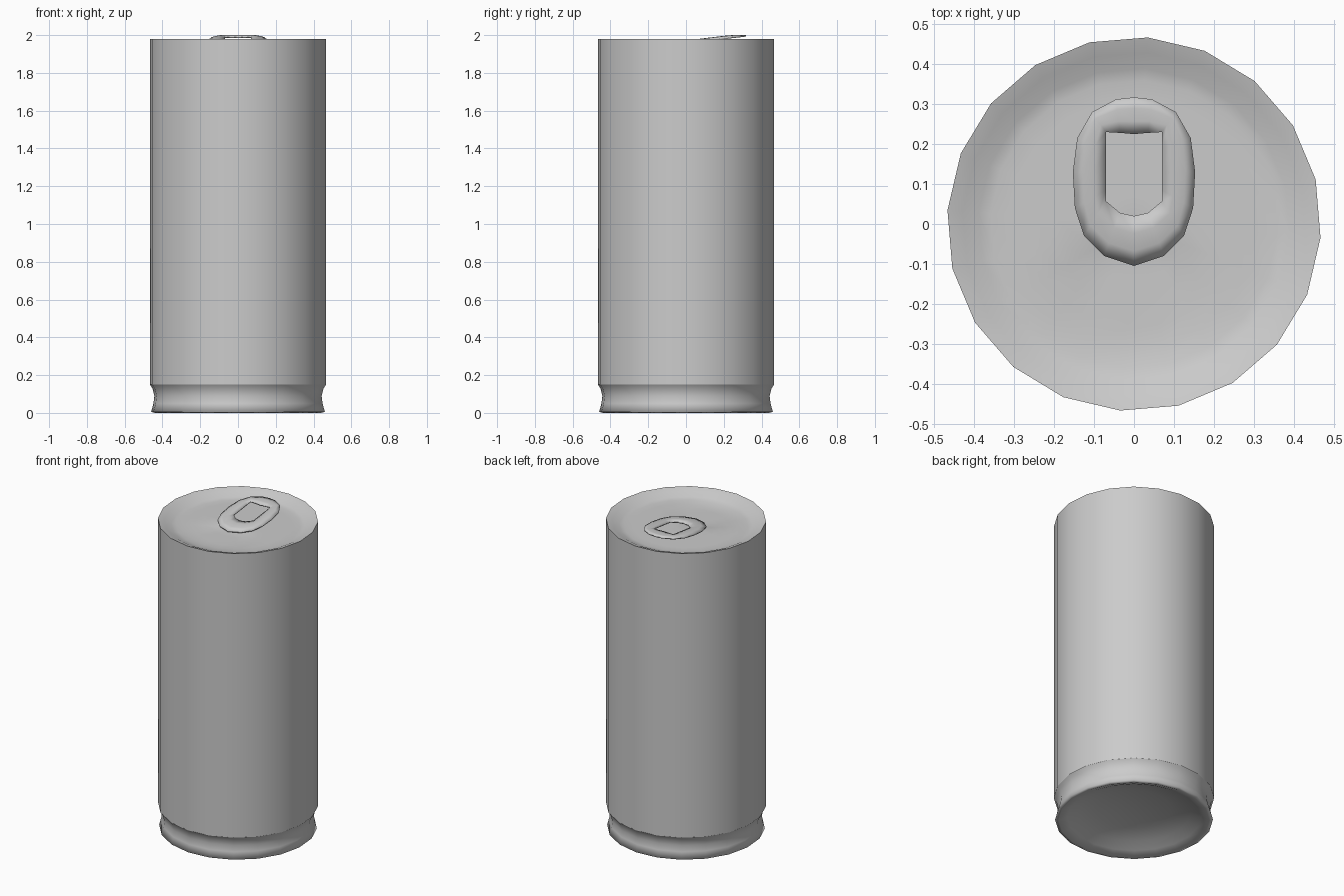
import bpy, bmesh, math

if "Cube" in bpy.data.objects:
    bpy.data.objects.remove(bpy.data.objects["Cube"])

SIDES = 20
PHASE = math.radians(-4.2)


def finish(name, bm, smooth_angle=math.pi):
    me = bpy.data.meshes.new(name)
    bm.to_mesh(me)
    bm.free()
    ob = bpy.data.objects.new(name, me)
    bpy.context.collection.objects.link(ob)
    bpy.ops.object.select_all(action='DESELECT')
    ob.select_set(True)
    bpy.context.view_layer.objects.active = ob
    bpy.ops.object.shade_smooth_by_angle(angle=smooth_angle)
    return ob


def skin(bm, rings):
    n = len(rings[0])
    for a, b in zip(rings, rings[1:]):
        for i in range(n):
            j = (i + 1) % n
            if len(b) == 1:
                bm.faces.new((a[i], a[j], b[0]))
            else:
                bm.faces.new((a[i], a[j], b[j], b[i]))


def lathe(name, profile, shape=None):
    # profile of (radius, z), running upwards outside and inwards on the top
    bm = bmesh.new()
    rings = []
    for r, z in profile:
        ring = []
        for i in range(SIDES if r > 0 else 1):
            a = PHASE + math.tau * i / SIDES
            x, y = r * math.cos(a), r * math.sin(a)
            ring.append(bm.verts.new((x, y, z + (shape(x, y) if shape else 0))))
        rings.append(ring)
    skin(bm, rings)
    return finish(name, bm)


# straight can wall
lathe("can_body", [(0.468, 0.15), (0.468, 1.98)])

# grooved foot with a hollow underside
base = lathe("can_base", [(0.468, 0.15), (0.454, 0.13), (0.444, 0.09), (0.449, 0.05),
                          (0.461, 0.005), (0.44, 0.0), (0.39, 0.02), (0.33, 0.05),
                          (0.22, 0.075), (0.1, 0.09), (0, 0.093)])
base.data.flip_normals()


# recessed lid with a shallow pouring panel at the front
def panel_dent(x, y):
    d = math.hypot(x / 0.19, (y + 0.19) / 0.17)
    return -0.012 * max(0, min(1, (1.15 - d) / 0.35))


lathe("can_lid", [(0.468, 1.98), (0.43, 1.968), (0.39, 1.948), (0.36, 1.943), (0.31, 1.943),
                  (0.26, 1.943), (0.2, 1.943), (0.14, 1.943), (0.07, 1.943), (0, 1.943)], panel_dent)

# pull tab: arched ring between an oval outline and a squarish finger hole
outer = [(0, .317), (.045, .312), (.105, .28), (.142, .215), (.153, .13),
         (.148, .04), (.125, -.03), (.075, -.08), (0, -.105)]
hole = [(0, .225), (.035, .228), (.07, .23), (.07, .19), (.07, .13),
        (.07, .085), (.07, .057), (.035, .028), (0, .02)]


def mirrored(half):
    return half + [(-x, y) for x, y in half[-2:0:-1]]


bm = bmesh.new()
rings = []
for t, lift in ((0, 0), (0.3, 0.008), (0.65, 0.01), (1, 0.004)):
    ring = []
    for (ax, ay), (bx, by) in zip(mirrored(outer), mirrored(hole)):
        x, y = ax + (bx - ax) * t, ay + (by - ay) * t
        z = min(2.0, 1.962 + 0.12 * y + lift)
        ring.append(bm.verts.new((x, y, z)))
    rings.append(ring)
skin(bm, rings)
bm.normal_update()
if sum(f.normal.z for f in bm.faces) < 0:
    bmesh.ops.reverse_faces(bm, faces=bm.faces)
tab = finish("pull_tab", bm, math.radians(40))
mod = tab.modifiers.new("thickness", 'SOLIDIFY')
mod.thickness = 0.008
mod.offset = -1
